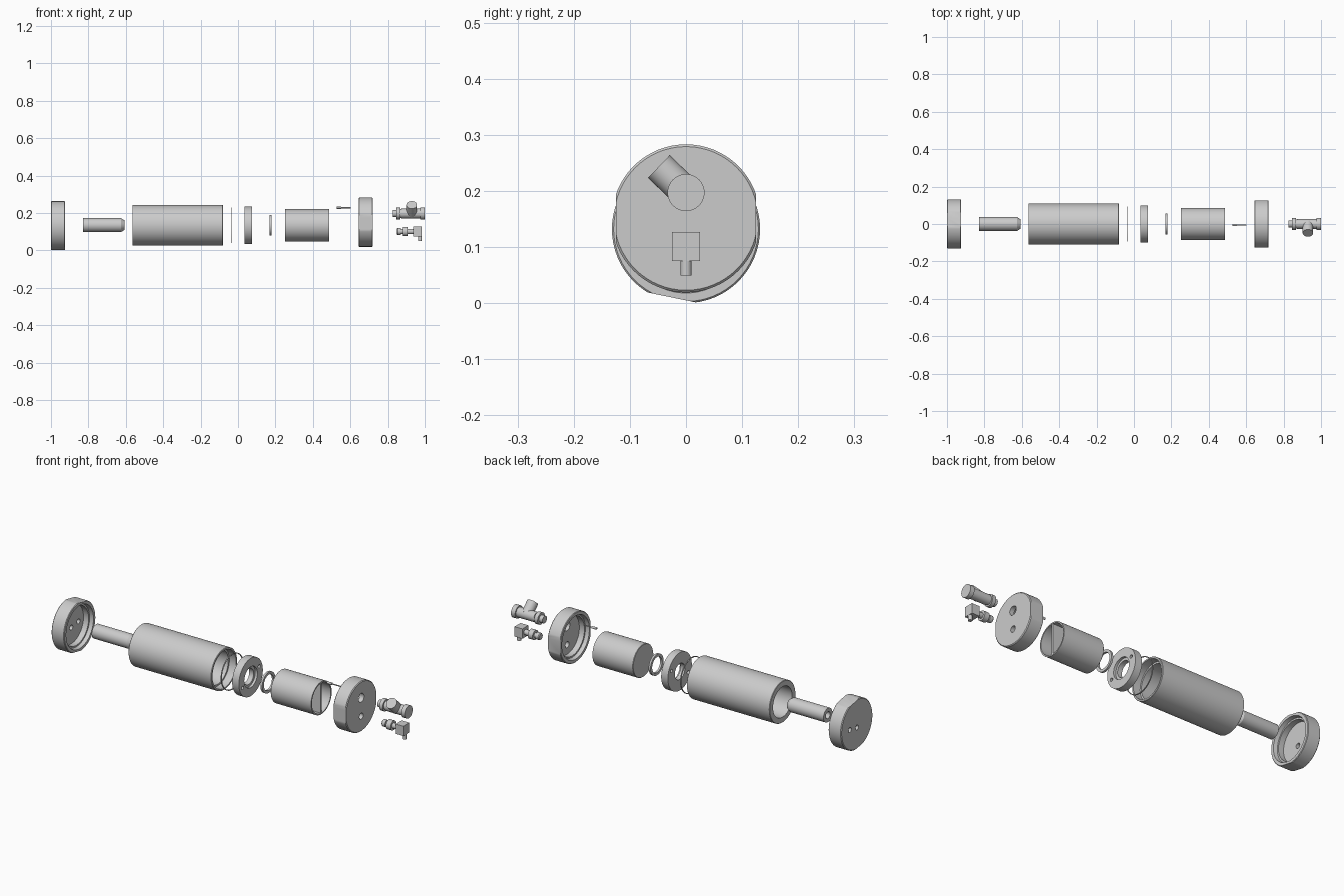
import bpy, bmesh
from math import radians, pi
from mathutils import Matrix, Vector

if "Cube" in bpy.data.objects:
    bpy.data.objects.remove(bpy.data.objects["Cube"])

CZ = 0.134  # height of the main axis


def finish(bm, name):
    bmesh.ops.recalc_face_normals(bm, faces=bm.faces)
    me = bpy.data.meshes.new(name)
    bm.to_mesh(me)
    bm.free()
    ob = bpy.data.objects.new(name, me)
    bpy.context.collection.objects.link(ob)
    return ob


def lathe(name, profile, z=CZ, y=0.0, steps=64, closed=False, mat=None):
    """Spin an (x, radius) profile about the x axis."""
    bm = bmesh.new()
    vs = [bm.verts.new((x, 0, r)) for x, r in profile]
    pairs = list(zip(vs, vs[1:])) + ([(vs[-1], vs[0])] if closed else [])
    es = [bm.edges.new(p) for p in pairs]
    bmesh.ops.spin(bm, geom=vs + es, cent=(0, 0, 0), axis=(1, 0, 0),
                   angle=2 * pi, steps=steps)
    bmesh.ops.remove_doubles(bm, verts=bm.verts, dist=1e-5)
    bm.transform(mat if mat else Matrix.Translation((0, y, z)))
    return finish(bm, name)


def rod(name, x0, x1, r, z=CZ, y=0.0, mat=None):
    return lathe(name, [(x0, 0), (x0, r), (x1, r), (x1, 0)], z, y, 40, mat=mat)


def box(name, center, size, rot=0.0):
    bm = bmesh.new()
    bmesh.ops.create_cube(bm, size=1)
    bm.transform(Matrix.Translation(center) @ Matrix.Rotation(rot, 4, 'X')
                 @ Matrix.Diagonal((*size, 1)))
    return finish(bm, name)


def boolean(ob, tool, op='DIFFERENCE'):
    m = ob.modifiers.new("cut", 'BOOLEAN')
    m.operation, m.solver, m.object = op, 'EXACT', tool
    tool.hide_render = True
    dg = bpy.context.evaluated_depsgraph_get()
    me = bpy.data.meshes.new_from_object(ob.evaluated_get(dg))
    ob.modifiers.clear()
    ob.data = me
    bpy.data.objects.remove(tool)


def end_cap(name, x_out, x_in, z, rot, holes):
    """Cup-shaped cap with two parallel flats and drilled floor."""
    s = 1 if x_in > x_out else -1
    cap = lathe(name, [(x_out, 0), (x_out, 0.128), (x_out + s * 0.004, 0.132),
                       (x_in - s * 0.003, 0.132), (x_in, 0.129), (x_in, 0.114),
                       (x_in - s * 0.02, 0.110), (x_in - s * 0.02, 0.102),
                       (x_in - s * 0.05, 0.102), (x_in - s * 0.05, 0)], z)
    xm = (x_out + x_in) / 2
    boolean(cap, box("flats", (xm, 0, z), (0.2, 0.249, 0.4), rot), 'INTERSECT')
    for hy, hz, r in holes:
        boolean(cap, rod("drill", xm - 0.1, xm + 0.1, r, hz, hy))
    return cap


# End caps
end_cap("rear_cap", -1.0, -0.925, 0.132, radians(78.4),
        [(0, 0.115, 0.013), (0.06, 0.125, 0.013)])
end_cap("front_cap", 0.72, 0.645, 0.151, 0,
        [(0, 0.197, 0.023), (0, 0.10, 0.016)])

# Inner cartridge with chamfered nose and blind hole
lathe("cartridge", [(-0.77, 0), (-0.77, 0.018), (-0.83, 0.018), (-0.83, 0.037),
                    (-0.625, 0.037), (-0.608, 0.026), (-0.608, 0)], z=0.135)

# Main housing, open at both ends with an inner web
lathe("housing", [(-0.565, 0.080), (-0.565, 0.107), (-0.563, 0.109), (-0.082, 0.109),
                  (-0.08, 0.107), (-0.08, 0.099), (-0.12, 0.099), (-0.12, 0.090),
                  (-0.33, 0.090), (-0.33, 0.038), (-0.36, 0.038), (-0.36, 0.080)],
      closed=True)

# Seals
lathe("large_seal", [(-0.036, 0.090), (-0.036, 0.094), (-0.031, 0.094), (-0.031, 0.090)],
      closed=True)
lathe("small_seal", [(0.169, 0.041), (0.169, 0.055), (0.180, 0.055), (0.180, 0.041)],
      closed=True)

# Bearing disc with counterbored centre and two small holes
disc = lathe("bearing_disc", [(0.036, 0.042), (0.036, 0.1), (0.075, 0.1), (0.075, 0.055),
                              (0.062, 0.055), (0.062, 0.042)], closed=True)
for s in (-1, 1):
    boolean(disc, rod("drill", 0, 0.1, 0.009, CZ + s * 0.03, s * 0.07))

# Inner cup with a dividing wall
lathe("inner_cup", [(0.25, 0), (0.25, 0.084), (0.252, 0.086), (0.487, 0.086),
                    (0.487, 0.079), (0.265, 0.079), (0.265, 0)])
box("cup_divider", (0.375, 0, CZ), (0.222, 0.008, 0.160))

# Locating pin
lathe("pin", [(0.526, 0), (0.526, 0.006), (0.552, 0.006), (0.552, 0.003),
              (0.602, 0.003), (0.602, 0)], z=0.228, y=-0.005, steps=20)

# Upper tee fitting with angled branch
lathe("tee_fitting", [(0.826, 0), (0.826, 0.019), (0.846, 0.019), (0.846, 0.031),
                      (0.866, 0.031), (0.866, 0.023), (0.872, 0.023), (0.872, 0.026),
                      (0.976, 0.026), (0.976, 0.033), (1.0, 0.033), (1.0, 0)],
      z=0.197, steps=40)
branch_dir = Vector((0, -0.72, 0.69))
rod("tee_branch", 0, 0.067, 0.028,
    mat=Matrix.Translation((0.93, 0, 0.197))
    @ Vector((1, 0, 0)).rotation_difference(branch_dir).to_matrix().to_4x4())

# Lower elbow fitting
lathe("elbow_fitting", [(0.848, 0), (0.848, 0.015), (0.852, 0.018), (0.870, 0.018),
                        (0.870, 0.013), (0.880, 0.013), (0.880, 0.025), (0.908, 0.025),
                        (0.908, 0.014), (0.945, 0.014), (0.945, 0)], z=0.101, steps=40)
box("elbow_block", (0.962, 0, 0.101), (0.046, 0.050, 0.052))
rod("elbow_outlet", 0, 0.052, 0.010,
    mat=Matrix.Translation((0.975, 0, 0.101)) @ Matrix.Rotation(pi / 2, 4, 'Y'))

# Smooth round sides, sharp edges kept
for ob in bpy.context.scene.objects:
    ob.select_set(True)
    bpy.context.view_layer.objects.active = ob
bpy.ops.object.shade_smooth_by_angle(angle=radians(30))
